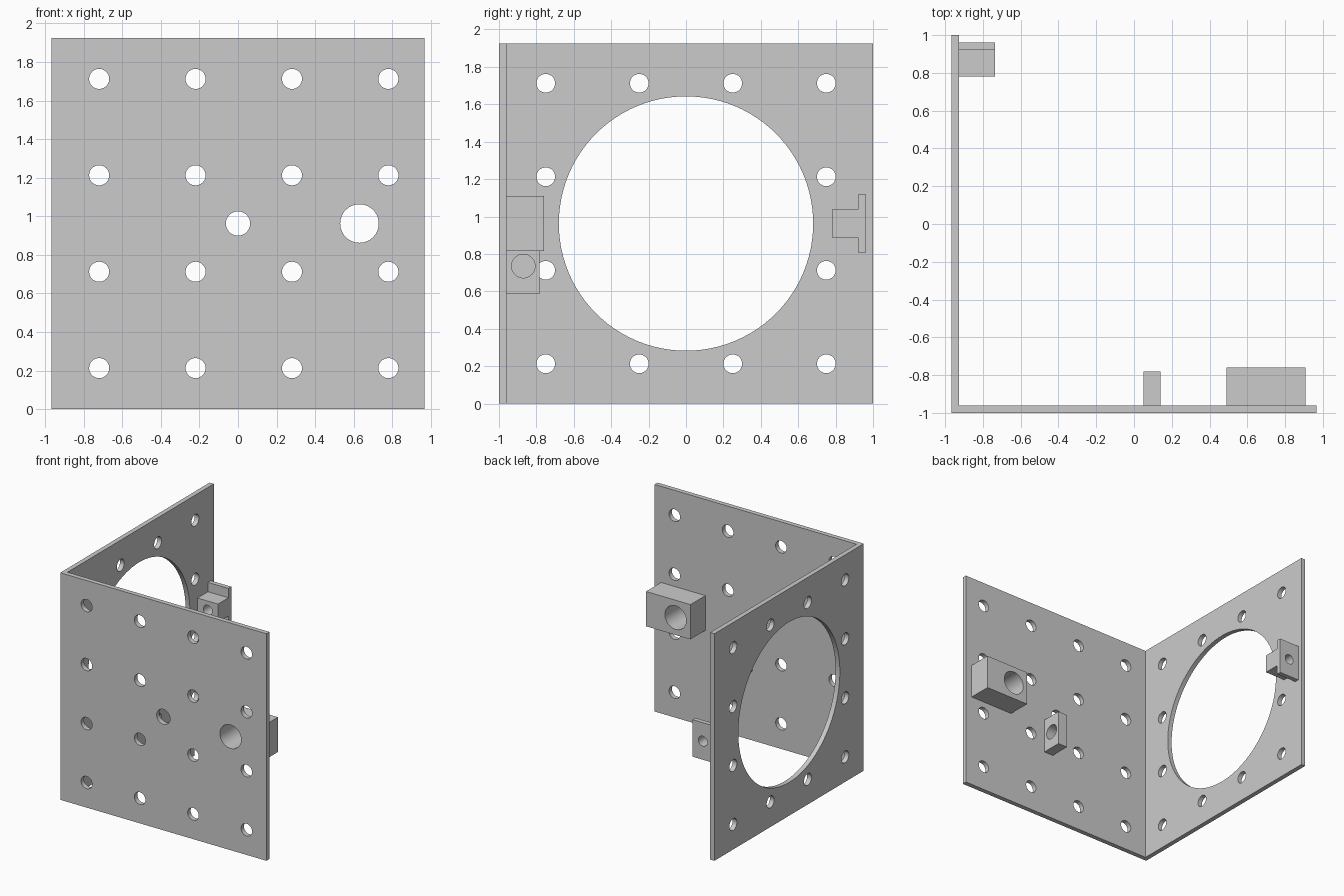
import bpy, bmesh, math
from mathutils import Matrix, Vector

if "Cube" in bpy.data.objects:
    bpy.data.objects.remove(bpy.data.objects["Cube"], do_unlink=True)

# One plain grey for everything
grey = bpy.data.materials.new("plain_grey")
grey.use_nodes = True
grey.diffuse_color = (0.6, 0.6, 0.6, 1)
grey.node_tree.nodes["Principled BSDF"].inputs["Base Color"].default_value = grey.diffuse_color

W = 0.967                  # half width of the front plate
H = 1.925                  # plate height
T = 0.04                   # plate thickness
MID = H / 2
ROWS = [MID + s for s in (-0.75, -0.25, 0.25, 0.75)]


def link(name, bm):
    mesh = bpy.data.meshes.new(name)
    bm.to_mesh(mesh)
    bm.free()
    ob = bpy.data.objects.new(name, mesh)
    bpy.context.collection.objects.link(ob)
    return ob


def prism(name, outline, axis, lo, hi):
    """Extrude an outline along x or y; outline points are (other axis, z)."""
    bm = bmesh.new()
    place = (lambda u, z: (lo, u, z)) if axis == "X" else (lambda u, z: (u, lo, z))
    face = bm.faces.new([bm.verts.new(place(u, z)) for u, z in outline])
    moved = bmesh.ops.extrude_face_region(bm, geom=[face])["geom"]
    step = Vector((hi - lo, 0, 0)) if axis == "X" else Vector((0, hi - lo, 0))
    bmesh.ops.translate(bm, vec=step, verts=[g for g in moved if isinstance(g, bmesh.types.BMVert)])
    bmesh.ops.recalc_face_normals(bm, faces=bm.faces)
    ob = link(name, bm)
    ob.data.materials.append(grey)
    return ob


def rect(u0, u1, z0, z1):
    return [(u0, z0), (u1, z0), (u1, z1), (u0, z1)]


def drill(ob, axis, centre, holes):
    """Cut round holes (u, z, radius) through a part along x or y."""
    bm = bmesh.new()
    for u, z, r in holes:
        if axis == "X":
            m = Matrix.Translation((centre, u, z)) @ Matrix.Rotation(math.pi / 2, 4, "Y")
        else:
            m = Matrix.Translation((u, centre, z)) @ Matrix.Rotation(math.pi / 2, 4, "X")
        bmesh.ops.create_cone(bm, cap_ends=True, segments=96 if r > 0.5 else 40,
                              radius1=r, radius2=r, depth=0.6, matrix=m)
    cutter = link("hole_cutter", bm)
    cutter.hide_render = True
    mod = ob.modifiers.new("holes", "BOOLEAN")
    mod.operation, mod.solver, mod.object = "DIFFERENCE", "EXACT", cutter
    bpy.context.view_layer.objects.active = ob
    bpy.ops.object.modifier_apply(modifier=mod.name)
    bpy.data.objects.remove(cutter, do_unlink=True)
    # Smooth hole walls, sharp rims
    bpy.ops.object.select_all(action="DESELECT")
    ob.select_set(True)
    bpy.ops.object.shade_smooth_by_angle(angle=math.radians(30))


# Front plate: grid of bolt holes, a centre hole and a wide hole
front = prism("front_plate", rect(-W, W, 0, H), "Y", -1, -1 + T)
grid = [(x, z, 0.052) for x in (-0.72, -0.22, 0.28, 0.78) for z in ROWS]
drill(front, "Y", -1, grid + [(0, MID, 0.063), (0.63, MID, 0.1)])

# Side plate: large round opening ringed by bolt holes
side = prism("side_plate", rect(-1 + T, 1, 0, H), "X", -W, -W + T)
ring = [(s, z, 0.05) for s in (-0.75, -0.25, 0.25, 0.75) for z in ROWS
        if abs(s) > 0.5 or abs(z - MID) > 0.5]
drill(side, "X", -W, ring + [(0, MID, 0.68)])

# Large block behind the wide hole
block = prism("large_block", rect(0.49, 0.907, 0.815, 1.11), "Y", -1 + T, -0.76)
drill(block, "Y", -0.86, [(0.63, MID, 0.1)])

# Small lug with a sideways hole
lug = prism("small_lug", rect(-1 + T, -0.782, 0.587, 0.885), "X", 0.05, 0.14)
drill(lug, "X", 0.095, [(-0.87, 0.735, 0.063)])

# T-shaped bracket on the side plate
tee = [(0.782, MID - 0.078), (0.922, MID - 0.078), (0.922, MID - 0.157), (0.961, MID - 0.157),
       (0.961, MID + 0.157), (0.922, MID + 0.157), (0.922, MID + 0.078), (0.782, MID + 0.078)]
bracket = prism("tee_bracket", tee, "X", -W + T, -0.735)
drill(bracket, "Y", 0.87, [(-0.831, MID, 0.042)])
